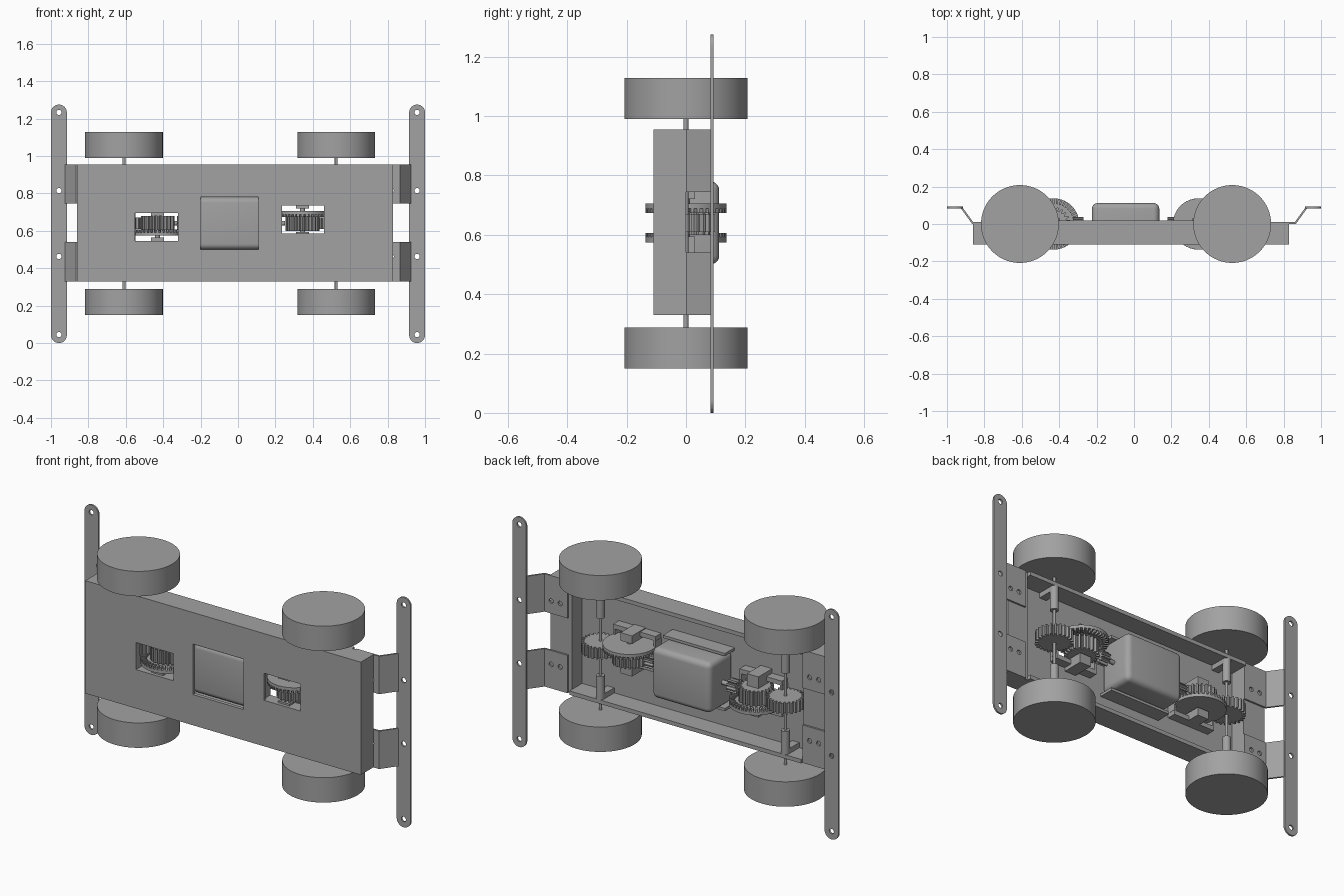
import bpy, bmesh, math
from mathutils import Matrix, Vector

old = bpy.data.objects.get("Cube")
if old:
    bpy.data.objects.remove(old, do_unlink=True)

grey = bpy.data.materials.new("plain grey")
grey.use_nodes = True
grey.diffuse_color = (0.36, 0.36, 0.36, 1)
grey.node_tree.nodes["Principled BSDF"].inputs["Base Color"].default_value = grey.diffuse_color


def finish(name, bm, smooth=False):
    bmesh.ops.recalc_face_normals(bm, faces=bm.faces)
    mesh = bpy.data.meshes.new(name)
    bm.to_mesh(mesh)
    bm.free()
    mesh.materials.append(grey)
    ob = bpy.data.objects.new(name, mesh)
    bpy.context.scene.collection.objects.link(ob)
    if smooth:
        bpy.ops.object.select_all(action='DESELECT')
        ob.select_set(True)
        bpy.context.view_layer.objects.active = ob
        bpy.ops.object.shade_smooth_by_angle(angle=math.radians(30))
    return ob


def box(name, x, y, z):
    """Box from its low and high limits on each axis."""
    bm = bmesh.new()
    bmesh.ops.create_cube(bm, size=1)
    for v in bm.verts:
        v.co = Vector([lim[0] if c < 0 else lim[1] for c, lim in zip(v.co, (x, y, z))])
    return finish(name, bm)


def rod(name, start, end, radius, sides=32):
    a, b = Vector(start), Vector(end)
    bm = bmesh.new()
    turn = (b - a).to_track_quat('Z', 'Y').to_matrix().to_4x4()
    bmesh.ops.create_cone(bm, cap_ends=True, segments=sides, radius1=radius, radius2=radius,
                          depth=(b - a).length, matrix=Matrix.Translation((a + b) / 2) @ turn)
    return finish(name, bm, True)


def prism(name, outline, low, high, place):
    """Extrude a 2D outline; place maps (u, v, w) to a point."""
    bm = bmesh.new()
    face = bm.faces.new([bm.verts.new(place(u, v, low)) for u, v in outline])
    new = bmesh.ops.extrude_face_region(bm, geom=[face])["geom"]
    shift = Vector(place(0, 0, high)) - Vector(place(0, 0, low))
    bmesh.ops.translate(bm, vec=shift, verts=[g for g in new if isinstance(g, bmesh.types.BMVert)])
    return finish(name, bm)


def gear(name, radius, teeth, depth, low, high, place):
    outline = []
    for i in range(teeth):
        for part, r in ((0, radius - depth), (.3, radius - depth), (.45, radius), (.8, radius)):
            a = math.tau * (i + part) / teeth
            outline.append((r * math.cos(a), r * math.sin(a)))
    return prism(name, outline, low, high, place)


def cut(ob, cutters):
    bpy.context.view_layer.objects.active = ob
    for c in cutters:
        mod = ob.modifiers.new("cut", 'BOOLEAN')
        mod.object = c
        mod.solver = 'EXACT'
        bpy.ops.object.modifier_apply(modifier=mod.name)
        bpy.data.objects.remove(c, do_unlink=True)


MID = 0.64
AXLES = (-0.61, 0.525)
SHAFTS = (-0.43, 0.345)

# Chassis tray, open at the back, with three windows in its floor
tray = box("chassis_tray", (-.86, .83), (-.11, 0), (.33, .955))
cut(tray, [box("cavity", (-.72, .70), (-.09, .2), (.352, .933)),
           box("left_window", (.235, .46), (-.2, 0), (.585, .735)),
           box("middle_window", (-.2, .11), (-.2, 0), (.50, .78)),
           box("right_window", (-.55, -.32), (-.2, 0), (.545, .695))])
for name, z in (("lower", .33), ("upper", .933)):
    box(name + "_tray_rim", (-.72, .70), (0, .02), (z, z + .022))

# Motor with rounded back edges
motor = box("motor", (-.225, .135), (-.095, .112), (.50, .78))
bev = motor.modifiers.new("round", 'BEVEL')
bev.width, bev.segments = .03, 5
bpy.context.view_layer.objects.active = motor
bpy.ops.object.modifier_apply(modifier="round")
motor.select_set(True)
bpy.ops.object.shade_smooth_by_angle(angle=math.radians(30))
box("motor_cradle", (-.235, .145), (-.092, -.005), (.785, .80))
box("motor_cradle_lower", (-.235, .145), (-.092, -.005), (.48, .495))

for side, s in (("right", -1), ("left", 1)):
    # End bar with rounded ends
    c, r = s * .9575, .0425
    outline = []
    for zc, start in ((1.2325, 0), (r, math.pi)):
        for i in range(17):
            a = start + math.pi * i / 16
            outline.append((c + r * math.cos(a), zc + r * math.sin(a)))
    bar = prism(side + "_end_bar", outline, .083, .093, lambda u, v, w: (u, w, v))
    cut(bar, [rod("hole", (c, 0, z), (c, .2, z), .014, 20) for z in (.045, .463, .815, 1.233)])

    # Bent mounting brackets, screwed on the tray ends
    bend = ((.72, 0), (.865, 0), (.925, .083), (.995, .083),
            (.995, .093), (.92, .093), (.86, .01), (.72, .01))
    for level, z in (("lower", .33), ("upper", .745)):
        bracket = prism(f"{side}_{level}_bracket", [(s * x, y) for x, y in bend],
                        z, z + .21, lambda u, v, w: (u, v, w))
        zh = z + (.133 if level == "lower" else .07)
        cut(bracket, [rod("hole", (s * x, -.05, zh), (s * x, .05, zh), .013, 20) for x in (.765, .82)]
            + [rod("hole", (c, .02, zh), (c, .2, zh), .014, 20)])

for side, ax, sx, s in zip(("right", "left"), AXLES, SHAFTS, (-1, 1)):
    # Wheels, axle and its sleeves
    for level, z in (("lower", .15), ("upper", .99)):
        rod(f"{side}_{level}_wheel", (ax, 0, z), (ax, 0, z + .138), .208, 96)
    rod(side + "_axle", (ax, 0, .2), (ax, 0, 1.05), .008, 20)
    for level, a, b in (("lower", .35, .48), ("upper", .80, .935)):
        rod(f"{side}_{level}_sleeve", (ax, 0, a), (ax, 0, b), .022)
        box(f"{side}_{level}_sleeve_post", (ax - .022, ax + .022), (-.092, 0),
            (a, a + .03) if level == "lower" else (b - .03, b))

    # Gear train: axle gear, pinion, crown gear and its face teeth
    gear(side + "_axle_gear", .098, 24, .018, MID - .03, MID + .03,
         lambda u, v, w: (ax + u, v, w))
    gear(side + "_pinion", .09, 22, .018, .60, .68, lambda u, v, w: (sx + u, v, w))
    low, high = (.575, .592) if s < 0 else (.688, .705)
    rod(side + "_crown_gear", (sx, 0, low), (sx, 0, high), .137, 64)
    bm = bmesh.new()
    teeth = 40
    tip = high + .007 if s < 0 else low - .007
    for i in range(teeth):
        turn = Matrix.Rotation(math.tau * i / teeth, 4, 'Z')
        bmesh.ops.create_cube(bm, size=1, matrix=Matrix.Translation((sx, 0, tip)) @ turn
                              @ Matrix.Translation((.122, 0, 0)) @ Matrix.Diagonal((.03, .01, .016, 1)))
    finish(side + "_crown_teeth", bm)
    rod(side + "_gear_shaft", (sx, 0, .54), (sx, 0, .74), .014, 20)

    # Motor shaft and small drive gear
    end = -.225 if s < 0 else .135
    rod(side + "_motor_shaft", (end, 0, MID), (end + s * .115, 0, MID), .012, 20)
    gear(side + "_drive_gear", .038, 10, .014, end + s * .045, end + s * .1,
         lambda u, v, w: (w, u, MID + v))

    # Bearing blocks and ledges around the window
    lo, hi = (.545, .695) if s < 0 else (.585, .735)
    for level, a, b in (("lower", lo - .025, lo + .02), ("upper", hi - .015, hi + .03)):
        if s < 0 and level == "upper" or s > 0 and level == "lower":
            a, b = (a, b + .02) if s < 0 else (a - .02, b - .01)
        box(f"{side}_{level}_bearing", (sx - .035, sx + .035), (-.092, .03), (a, b))
    box(side + "_lower_ledge", (sx - .13, sx + .13), (-.092, -.04), (lo - .025, lo))
    box(side + "_upper_ledge", (sx - .13, sx + .13), (-.092, -.04), (hi, hi + .025))
    for d in (-1, 1):
        x = sx + d * .125
        box(side + "_window_wall", (x - .006, x + .006), (-.092, -.04), (lo, hi))
